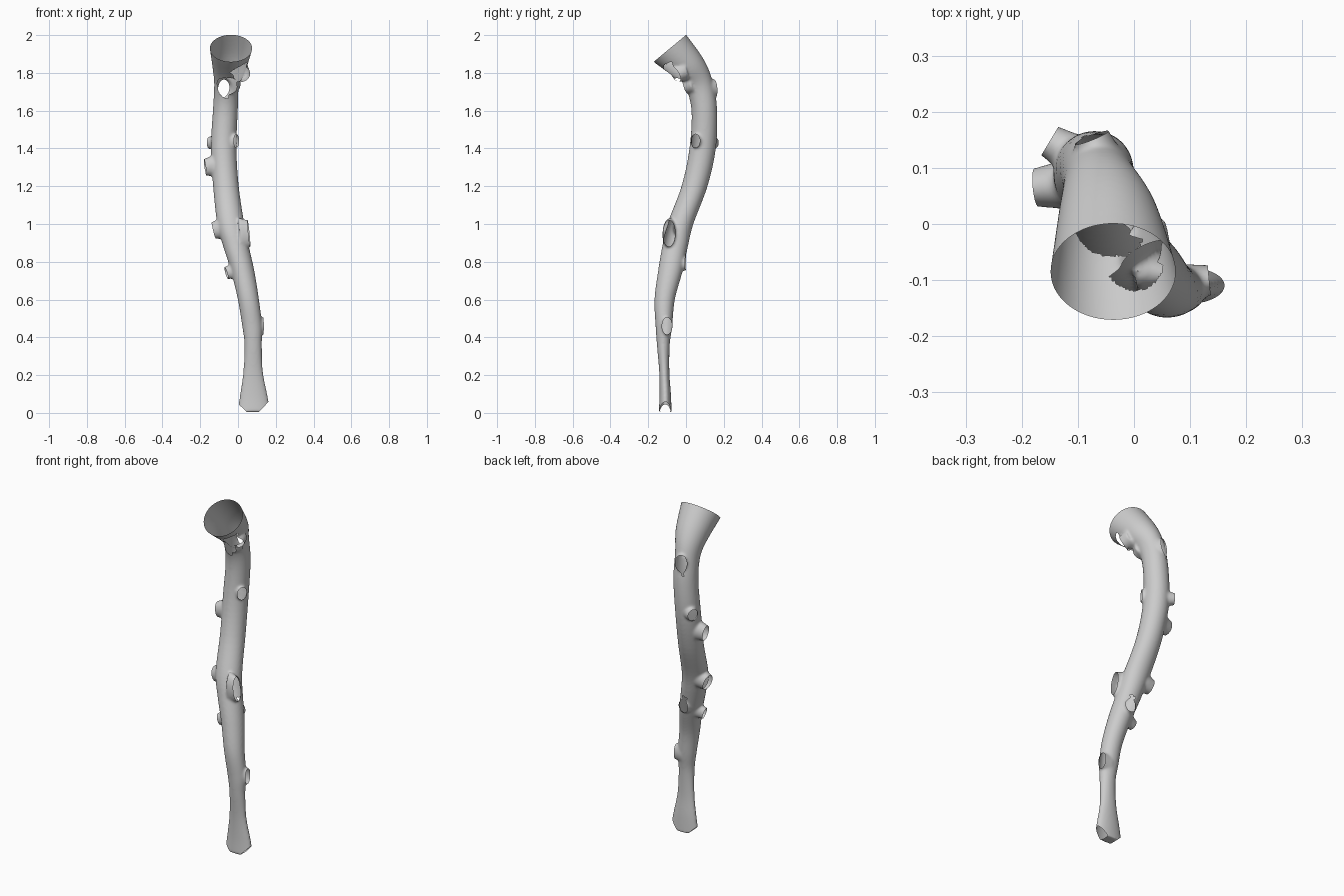
import bpy, bmesh, math
from mathutils import Vector, Matrix

if "Cube" in bpy.data.objects:
    bpy.data.objects.remove(bpy.data.objects["Cube"])

# Main vessel rings: centre x, y, z, half width x, half depth, tilt about x (degrees)
RINGS = [
    (.085, -.110, .004, .088, .034, 0), (.083, -.110, .10, .072, .030, 0),
    (.080, -.115, .22, .052, .027, 0), (.080, -.120, .36, .046, .034, 0),
    (.075, -.117, .46, .053, .044, 0), (.055, -.113, .60, .056, .054, 0),
    (.025, -.083, .75, .062, .065, 0), (-.01, -.058, .88, .068, .068, 0),
    (-.038, -.030, 1.0, .072, .069, 0), (-.064, .045, 1.2, .068, .069, 0),
    (-.076, .088, 1.4, .068, .070, 0), (-.067, .097, 1.6, .066, .068, 0),
    (-.060, .070, 1.735, .066, .074, 20), (-.046, .018, 1.825, .088, .09, 40),
    (-.037, -.085, 1.93, .112, .112, 40), (-.037, -.12, 1.97, .118, .116, 40)]

# Side branches: opening centre, outward direction, radius, vertical stretch
BRANCHES = [
    ((-.008, .050, 1.44), (.85, -.5, 0), .026, 1.3),
    ((-.150, .148, 1.43), (-1, .6, 0), .028, 1.1),
    ((-.174, .065, 1.30), (-1, -.1, -.15), .032, 1.3),
    ((-.128, -.02, .965), (-1, .1, -.25), .035, 1.2),
    ((.058, -.090, .95), (1, -.1, .1), .030, 2.2),
    ((.020, -.002, .79), (.1, 1, 0), .030, 1.1),
    ((.134, -.10, .46), (1, .1, 0), .025, 1.7),
    ((-.075, .154, 1.72), (-.4, 1, .1), .030, 1.4),
    ((-.045, -.002, 1.73), (-.3, -1, -.3), .038, 1.0),
    ((.022, -.055, 1.79), (.4, -.8, -.4), .044, .9),
    ((-.062, -.085, .74), (-1, -.2, -.3), .024, 1.3)]

SIDES = 40


def spline(a, b, c, d, t):
    return [.5 * (2*q + (r-p)*t + (2*p-5*q+4*r-s)*t*t + (3*q-p-3*r+s)*t**3)
            for p, q, r, s in zip(a, b, c, d)]


def loft(bm, rings):
    """Closed tube through a smooth interpolation of the rings."""
    rows, last = [], len(rings) - 1
    for i in range(last):
        for k in range(6 if i < last - 1 else 7):
            x, y, z, rx, ry, tilt = spline(rings[max(i-1, 0)], rings[i], rings[i+1],
                                           rings[min(i+2, last)], k / 6)
            rot = Matrix.Rotation(math.radians(tilt), 3, 'X')
            rows.append([bm.verts.new(Vector((x, y, z)) + rot @ Vector(
                (rx*math.cos(a), ry*math.sin(a), 0)))
                for a in (2*math.pi*j/SIDES for j in range(SIDES))])
    for lo, hi in zip(rows, rows[1:]):
        for j in range(SIDES):
            n = (j + 1) % SIDES
            bm.faces.new((lo[j], lo[n], hi[n], hi[j]))
    bm.faces.new(rows[0][::-1])
    bm.faces.new(rows[-1])


def stub(bm, point, direction, r, stretch):
    """Tapered branch running from inside the vessel to beyond its opening."""
    n = Vector(direction).normalized()
    side = Vector((0, 0, 1)).cross(n).normalized()
    up = n.cross(side)
    frame = Matrix((side, up * stretch, n)).transposed().to_4x4()
    place = Matrix.Translation(Vector(point) - n * .012) @ frame
    bmesh.ops.create_cone(bm, cap_ends=True, segments=24, radius1=r*1.35,
                          radius2=r*.95, depth=.07, matrix=place)


def open_end(bm, point, normal, reach):
    """Slice off everything near the point that lies beyond the plane."""
    p, n = Vector(point), Vector(normal).normalized()
    near = [f for f in bm.faces if (f.calc_center_median() - p).length < reach]
    geom = set(near) | {e for f in near for e in f.edges} | {v for f in near for v in f.verts}
    bmesh.ops.bisect_plane(bm, geom=list(geom), dist=1e-5, plane_co=p, plane_no=n)
    gone = [f for f in bm.faces if (f.calc_center_median() - p).length < reach
            and (f.calc_center_median() - p).dot(n) > 1e-5]
    bmesh.ops.delete(bm, geom=gone, context='FACES')


# Solid vessel with all branches, fused and softened
bm = bmesh.new()
loft(bm, RINGS)
for b in BRANCHES:
    stub(bm, *b)
mesh = bpy.data.meshes.new("vessel")
bm.to_mesh(mesh)
bm.free()
vessel = bpy.data.objects.new("vessel", mesh)
bpy.context.collection.objects.link(vessel)
fuse = vessel.modifiers.new("fuse", 'REMESH')
fuse.mode = 'VOXEL'
fuse.voxel_size = .006
soft = vessel.modifiers.new("soften", 'SMOOTH')
soft.factor = .5
soft.iterations = 12
bpy.context.view_layer.update()

# Hollow shell: cut the branch mouths, the upper mouth and the forked lower end
bm = bmesh.new()
bm.from_object(vessel, bpy.context.evaluated_depsgraph_get())
vessel.modifiers.clear()
for point, direction, r, stretch in BRANCHES:
    open_end(bm, point, direction, r * max(1, stretch) * 1.3 + .02)
open_end(bm, (-.037, -.085, 1.93), (0, -.64, .77), .2)
open_end(bm, (.020, -.11, .030), (-.68, 0, -.73), .07)
open_end(bm, (.142, -.11, .038), (.73, 0, -.68), .07)
bm.to_mesh(mesh)
bm.free()

bpy.ops.object.select_all(action='DESELECT')
vessel.select_set(True)
bpy.context.view_layer.objects.active = vessel
bpy.ops.object.shade_smooth_by_angle(angle=math.radians(40))
